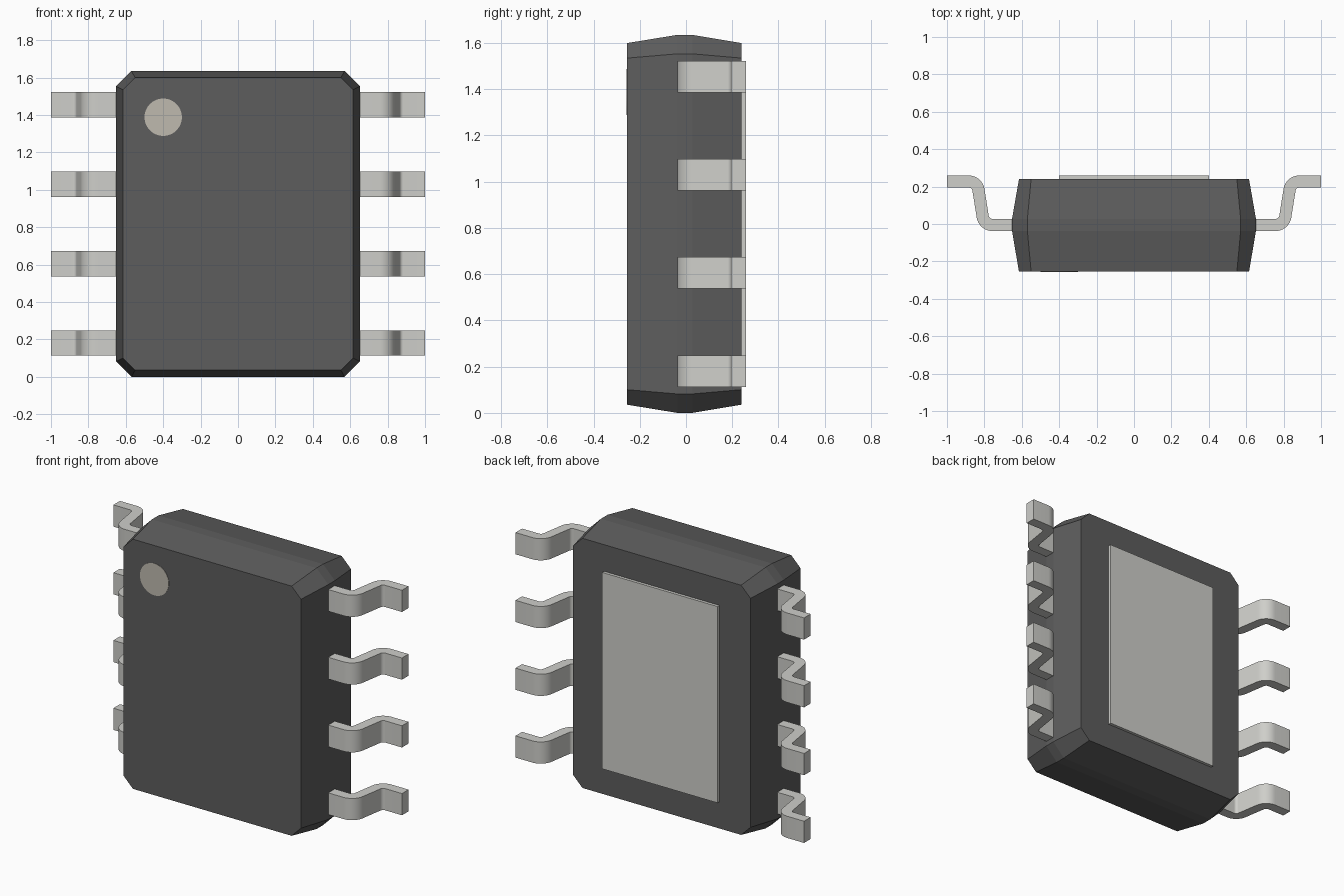
import bpy, bmesh, math

if "Cube" in bpy.data.objects:
    bpy.data.objects.remove(bpy.data.objects["Cube"])

MID = 0.8175  # centre height of the package


def material(name, rgb):
    m = bpy.data.materials.new(name)
    m.diffuse_color = (*rgb, 1)
    m.use_nodes = True
    m.node_tree.nodes["Principled BSDF"].inputs["Base Color"].default_value = m.diffuse_color
    return m


plastic = material("dark_plastic", (0.11, 0.11, 0.11))
metal = material("tin_metal", (0.62, 0.62, 0.59))
paint = material("dot_paint", (0.52, 0.49, 0.43))


def loft(name, rings, mat):
    """Skin a list of equal-length point rings and cap both ends."""
    bm = bmesh.new()
    rows = [[bm.verts.new(p) for p in ring] for ring in rings]
    n = len(rows[0])
    for a, b in zip(rows, rows[1:]):
        for i in range(n):
            j = (i + 1) % n
            bm.faces.new((a[i], a[j], b[j], b[i]))
    bm.faces.new(rows[0])
    bm.faces.new(rows[-1])
    bmesh.ops.recalc_face_normals(bm, faces=bm.faces)
    me = bpy.data.meshes.new(name)
    bm.to_mesh(me)
    bm.free()
    me.materials.append(mat)
    ob = bpy.data.objects.new(name, me)
    bpy.context.collection.objects.link(ob)
    return ob


def octagon(y, hx, hz, c):
    """Chamfered rectangle in the plane y."""
    pts = [(hx, hz - c), (hx - c, hz), (c - hx, hz), (-hx, hz - c),
           (-hx, c - hz), (c - hx, -hz), (hx - c, -hz), (hx, c - hz)]
    return [(x, y, MID + z) for x, z in pts]


# Moulded body: tapered both ways from a narrow parting band
loft("body", [octagon(-0.255, 0.615, 0.782, 0.065),
              octagon(-0.0375, 0.652, 0.8175, 0.082),
              octagon(0.0275, 0.652, 0.8175, 0.082),
              octagon(0.24, 0.615, 0.782, 0.065)], plastic)


# Gull-wing lead profile: centreline as (x, y, direction angle)
def lead_path():
    r, bend, steps = 0.0525, math.radians(81), 10
    y0, y1, cx1, cx2 = -0.005, 0.227, 0.757, 0.8836
    path = [(0.6, y0, 0)]
    for i in range(steps + 1):
        a = bend * i / steps
        path.append((cx1 + r * math.sin(a), y0 + r * (1 - math.cos(a)), a))
    for i in range(steps + 1):
        a = bend * (1 - i / steps)
        path.append((cx2 - r * math.sin(a), y1 - r * (1 - math.cos(a)), a))
    path.append((1.0, y1, 0))
    return path


def make_lead(name, side, z):
    t, w = 0.0325, 0.068
    rings = []
    for x, y, a in lead_path():
        nx, ny = -math.sin(a) * t, math.cos(a) * t
        rings.append([(side * (x + s * nx), y + s * ny, z + k * w)
                      for s, k in ((1, 1), (1, -1), (-1, -1), (-1, 1))])
    ob = loft(name, rings, metal)
    bpy.ops.object.select_all(action='DESELECT')
    ob.select_set(True)
    bpy.context.view_layer.objects.active = ob
    bpy.ops.object.shade_smooth_by_angle(angle=math.radians(30))


# Four leads on each side
for side, label in ((-1, "left"), (1, "right")):
    for i in range(4):
        make_lead(f"lead_{label}_{i + 1}", side, MID + (i - 1.5) * 0.4245)

# Heat pad on the back
loft("thermal_pad", [[(sx * 0.4, y, MID + sz * 0.615)
                      for sx, sz in ((1, 1), (-1, 1), (-1, -1), (1, -1))]
                     for y in (0.2, 0.2585)], metal)

# Pin-one dot on the front
loft("marker_dot", [[(-0.4 + 0.1 * math.cos(math.tau * i / 48), y,
                      1.388 + 0.1 * math.sin(math.tau * i / 48))
                     for i in range(48)] for y in (-0.257, -0.24)], paint)
